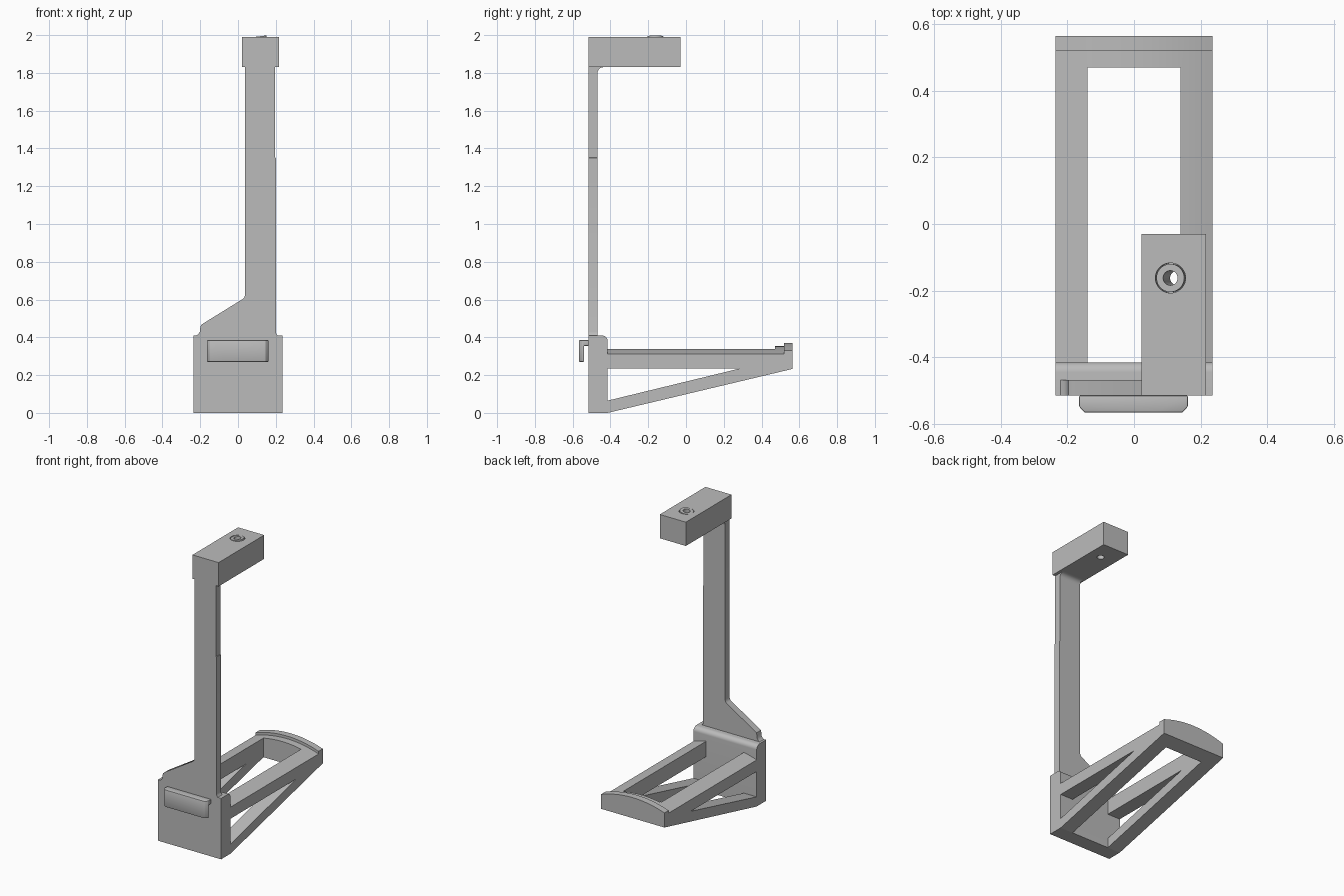
import bpy, bmesh, math
from mathutils import Matrix, Vector

cube = bpy.data.objects.get("Cube")
if cube:
    bpy.data.objects.remove(cube, do_unlink=True)

grey = bpy.data.materials.new("plain grey")
grey.use_nodes = True
COLOUR = (0.5, 0.5, 0.5, 1)
grey.diffuse_color = COLOUR
grey.node_tree.nodes["Principled BSDF"].inputs["Base Color"].default_value = COLOUR


def finish(name, bm):
    bmesh.ops.recalc_face_normals(bm, faces=bm.faces)
    mesh = bpy.data.meshes.new(name)
    bm.to_mesh(mesh)
    bm.free()
    mesh.materials.append(grey)
    obj = bpy.data.objects.new(name, mesh)
    bpy.context.collection.objects.link(obj)
    return obj


def prism(name, pts, axis, lo, hi):
    """Extrude a 2D outline along one axis; outline uses the other two axes in order."""
    def place(p, t):
        co = list(p)
        co.insert("xyz".index(axis), t)
        return co
    bm = bmesh.new()
    face = bm.faces.new([bm.verts.new(place(p, lo)) for p in pts])
    geom = bmesh.ops.extrude_face_region(bm, geom=[face])["geom"]
    shift = Vector(place((0, 0), hi - lo))
    bmesh.ops.translate(bm, vec=shift, verts=[v for v in geom if isinstance(v, bmesh.types.BMVert)])
    return finish(name, bm)


def box(name, x, y, z):
    return prism(name, [(x[0], y[0]), (x[1], y[0]), (x[1], y[1]), (x[0], y[1])], "z", *z)


def cylinder(name, radius, depth, matrix):
    bm = bmesh.new()
    bmesh.ops.create_cone(bm, cap_ends=True, segments=40, radius1=radius,
                          radius2=radius, depth=depth, matrix=matrix)
    return finish(name, bm)


def apply(obj, mod):
    bpy.context.view_layer.objects.active = obj
    bpy.ops.object.modifier_apply(modifier=mod.name)


def boolean(obj, tool, operation="DIFFERENCE"):
    mod = obj.modifiers.new("cut", "BOOLEAN")
    mod.operation, mod.object, mod.solver = operation, tool, "EXACT"
    apply(obj, mod)
    bpy.data.objects.remove(tool, do_unlink=True)


def arc(cx, cy, r, a0, a1, n=8):
    angles = [math.radians(a0 + (a1 - a0) * i / n) for i in range(n + 1)]
    return [(cx + r * math.cos(a), cy + r * math.sin(a)) for a in angles]


HALF, FRONT, BACK = 0.235, -0.515, -0.415

# Base block with a rounded rear top edge
prism("base_block", [(FRONT, 0), (BACK, 0)] + arc(BACK - 0.03, 0.38, 0.03, 0, 90)
      + [(FRONT, 0.41)], "x", -HALF, HALF)

# Upright post with a sloping gusset and small flares at its foot
post = [(0.21, 0.41), (0.203, 0.418), (0.2, 0.43), (0.2, 1.35), (0.196, 1.352),
        (0.196, 1.83), (0.037, 1.83), (0.037, 0.625), (0.034, 0.613), (0.027, 0.604),
        (-0.185, 0.473), (-0.196, 0.464), (-0.2, 0.45), (-0.202, 0.43), (-0.21, 0.417),
        (-0.22, 0.41)]
prism("post", post, "y", FRONT, -0.468)

# Fillet between the post and the overhanging arm
prism("arm_fillet", [(-0.468, 1.83)] + arc(-0.438, 1.8, 0.03, 90, 180), "x", 0.037, 0.196)

# Overhanging arm with a slightly tilted socket
arm = box("arm", (0.022, 0.216), (FRONT, -0.03), (1.83, 1.99))
tilt = Matrix.Translation((0.109, -0.162, 1.993)) @ Matrix.Rotation(math.radians(-7.5), 4, "Y")


def along(z):
    return tilt @ Matrix.Translation((0, 0, z))


boolean(arm, cylinder("socket_cutter", 0.045, 0.06, along(0)))
boolean(arm, cylinder("hole_cutter", 0.022, 0.5, along(0)))
ring = cylinder("socket_ring", 0.042, 0.03, along(-0.015))
boolean(ring, cylinder("ring_cutter", 0.022, 0.2, along(0)))

# Front clip: a hook-shaped lip with cut corners
clip = prism("front_clip", [(FRONT, 0.385), (-0.566, 0.385), (-0.566, 0.27), (-0.54, 0.27),
                            (-0.54, 0.355), (FRONT, 0.355)], "x", -0.165, 0.162)
plan = [(-0.165, -0.5), (-0.165, -0.548), (-0.148, -0.566), (0.145, -0.566),
        (0.162, -0.548), (0.162, -0.5)]
boolean(clip, prism("clip_outline", plan, "z", 0.2, 0.45), "INTERSECT")
bevel = clip.modifiers.new("bevel", "BEVEL")
bevel.width, bevel.segments = 0.005, 2
apply(clip, bevel)


# Arched support frame, cut from its side outline
def crown(lift=0, n=24):
    xs = [HALF * (2 * i / n - 1) for i in range(n + 1)]
    return [(x, 0.353 + lift - 0.04 * (x / HALF) ** 2) for x in xs]


END = 0.565
frame = prism("support_frame", [(BACK, 0), (END, 0.233), (END, 0.45), (BACK, 0.45)],
              "x", -HALF, HALF)
boolean(frame, prism("crown_outline", crown() + [(HALF, -0.1), (-HALF, -0.1)],
                     "y", -0.6, 0.7), "INTERSECT")
boolean(frame, box("window_cutter", (-0.14, 0.14), (-0.6, 0.47), (-0.1, 0.5)))
boolean(frame, prism("side_cutter", [(-0.6, 0.02), (0.285, 0.235), (-0.6, 0.235)],
                     "x", -0.4, 0.4))

# Raised stop along the far end of the frame
end_stop = prism("end_stop", crown(0.018) + crown()[::-1], "y", 0.52, END)

for obj in bpy.data.objects:
    obj.select_set(obj.type == "MESH")
bpy.context.view_layer.objects.active = arm
bpy.ops.object.shade_smooth_by_angle(angle=math.radians(30))
